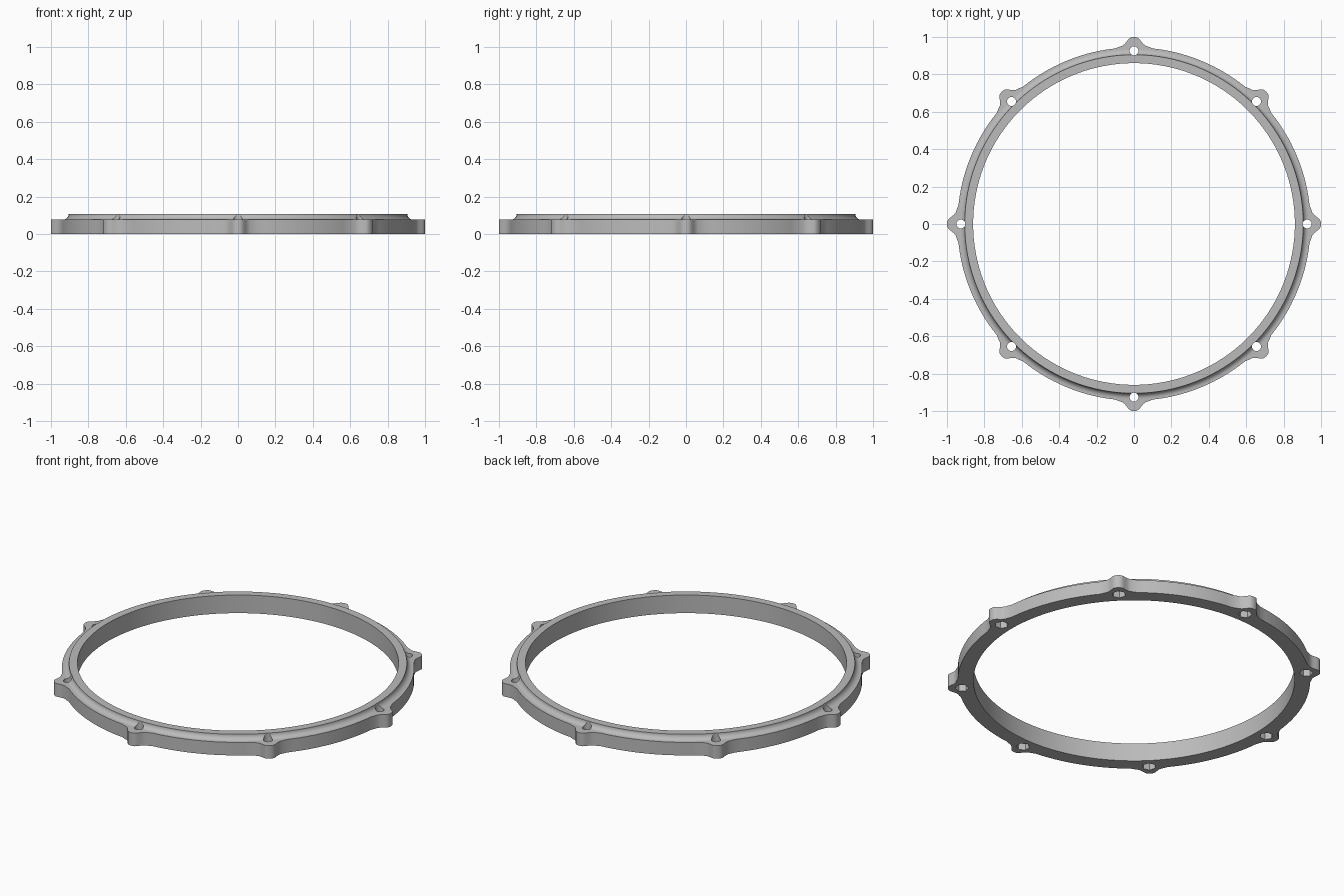
import bpy
import bmesh
from math import pi, sin, cos, atan2, hypot, radians

cube = bpy.data.objects.get("Cube")
if cube:
    bpy.data.objects.remove(cube, do_unlink=True)

LUGS = 8
INNER, RIM, RING = 0.86, 0.905, 0.944   # radii
PLATE, TOP, FILLET = 0.077, 0.107, 0.03  # heights and fillet radius
HOLE_POS = 0.926

metal = bpy.data.materials.new("grey metal")
metal.use_nodes = True
grey = (0.5, 0.5, 0.5, 1)
metal.diffuse_color = grey
metal.node_tree.nodes["Principled BSDF"].inputs["Base Color"].default_value = grey


def new_object(name, bm):
    bmesh.ops.recalc_face_normals(bm, faces=bm.faces)
    mesh = bpy.data.meshes.new(name)
    bm.to_mesh(mesh)
    bm.free()
    mesh.materials.append(metal)
    obj = bpy.data.objects.new(name, mesh)
    bpy.context.collection.objects.link(obj)
    return obj


# Half outline of one lug: sideways offset, distance from centre
half = [(0, 1), (.012, .999), (.022, .995), (.031, .986), (.04, .974),
        (.05, .962), (.062, .953), (.08, .947), (.1, RING)]
polar = [(atan2(s, d), hypot(s, d)) for s, d in half[:-1]] + [(0.106, RING)]
step = 2 * pi / LUGS
plain = [(polar[-1][0] + (step - 2 * polar[-1][0]) * i / 14, RING) for i in range(1, 14)]
sector = [(-a, r) for a, r in reversed(polar[1:])] + polar + plain
outline = [(a + k * step, r) for k in range(LUGS) for a, r in sector]

# Ring body: cross-section swept round, its outer wall following the lugs
fillet = [(RIM + FILLET * (1 - cos(t)), TOP - FILLET * sin(t))
          for t in (i * pi / 16 for i in range(9))]
bm = bmesh.new()
columns = []
for a, r in outline:
    section = [(INNER, 0), (INNER, TOP)] + fillet + [(r, PLATE), (r, 0)]
    columns.append([bm.verts.new((q * cos(a), q * sin(a), z)) for q, z in section])
for i, col in enumerate(columns):
    nxt = columns[(i + 1) % len(columns)]
    for j in range(len(col)):
        k = (j + 1) % len(col)
        bm.faces.new((col[j], nxt[j], nxt[k], col[k]))
hoop = new_object("hoop", bm)


# Bolt holes with hexagonal nut pockets underneath
def cutters(name, sides, radius, low, high):
    bm = bmesh.new()
    for k in range(LUGS):
        a = k * step
        base = [bm.verts.new((HOLE_POS * cos(a) + radius * cos(a + 2 * pi * i / sides),
                              HOLE_POS * sin(a) + radius * sin(a + 2 * pi * i / sides), low))
                for i in range(sides)]
        face = bm.faces.new(base)
        moved = bmesh.ops.extrude_face_region(bm, geom=[face])["geom"]
        for v in moved:
            if isinstance(v, bmesh.types.BMVert):
                v.co.z = high
    obj = new_object(name, bm)
    obj.hide_render = True
    return obj


bpy.context.view_layer.objects.active = hoop
for cutter in (cutters("bolt_hole_cutter", 24, 0.024, -0.1, 0.2),
               cutters("nut_pocket_cutter", 6, 0.037, -0.1, 0.04)):
    mod = hoop.modifiers.new("cut", "BOOLEAN")
    mod.operation = "DIFFERENCE"
    mod.solver = "EXACT"
    mod.object = cutter
    bpy.ops.object.modifier_apply(modifier=mod.name)
    bpy.data.objects.remove(cutter, do_unlink=True)

# Smooth shading with sharp rim edges
bpy.ops.object.select_all(action="DESELECT")
hoop.select_set(True)
bpy.ops.object.shade_smooth_by_angle(angle=radians(30))
